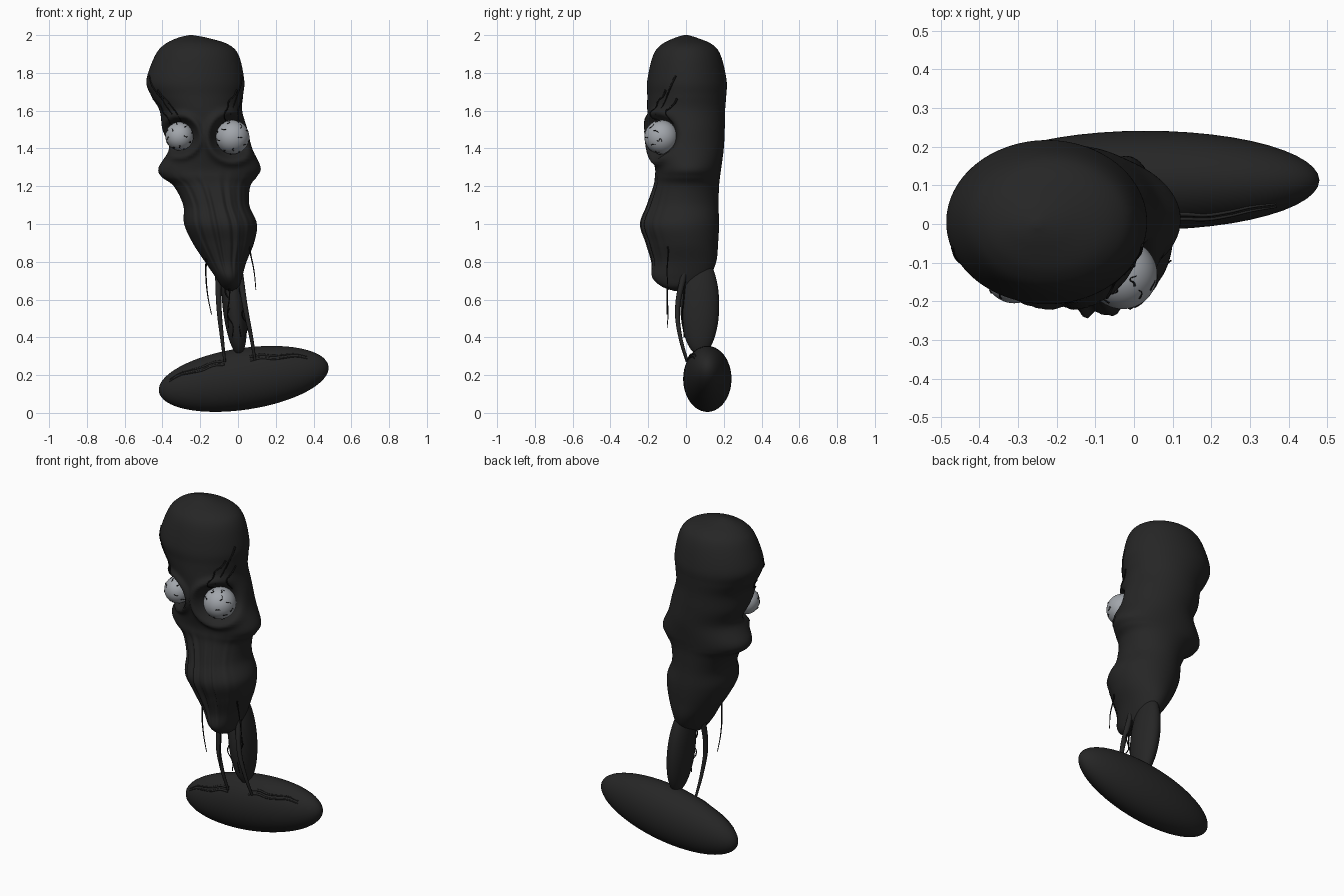
import bpy, bmesh, math, random
from mathutils import Vector, Matrix

cube = bpy.data.objects.get("Cube")
if cube:
    bpy.data.objects.remove(cube, do_unlink=True)
random.seed(4)


def make_material(name, colour):
    mat = bpy.data.materials.new(name)
    mat.use_nodes = True
    mat.diffuse_color = (*colour, 1)
    mat.node_tree.nodes["Principled BSDF"].inputs["Base Color"].default_value = (*colour, 1)
    return mat


skin = make_material("charcoal skin", (.019, .019, .019))
black = make_material("black veins", (.006, .006, .006))
eye_grey = make_material("eye grey", (.36, .38, .41))


def mesh_object(name, bm, mat):
    mesh = bpy.data.meshes.new(name)
    bmesh.ops.recalc_face_normals(bm, faces=bm.faces)
    for face in bm.faces:
        face.smooth = True
    bm.to_mesh(mesh)
    bm.free()
    mesh.materials.append(mat)
    obj = bpy.data.objects.new(name, mesh)
    bpy.context.collection.objects.link(obj)
    return obj


def ellipsoid(name, centre, radii, mat, tilt=0.0):
    bm = bmesh.new()
    bmesh.ops.create_uvsphere(bm, u_segments=48, v_segments=32, radius=1)
    shape = Matrix.Rotation(math.radians(tilt), 4, "Y") @ Matrix.Diagonal((*radii, 1))
    bm.transform(Matrix.Translation(centre) @ shape)
    return mesh_object(name, bm, mat)


def strands(name, paths, radius, mat, sides=2):
    """Tapering tubes through lists of points, all in one object."""
    curve = bpy.data.curves.new(name, "CURVE")
    curve.dimensions = "3D"
    curve.bevel_depth = radius
    curve.bevel_resolution = sides
    curve.resolution_u = 5
    curve.use_fill_caps = True
    for path in paths:
        spline = curve.splines.new("BEZIER")
        spline.bezier_points.add(len(path) - 1)
        for i, (bp, co) in enumerate(zip(spline.bezier_points, path)):
            bp.co = co
            bp.handle_left_type = bp.handle_right_type = "AUTO"
            bp.radius = 1 - .6 * i / (len(path) - 1)
    curve.materials.append(mat)
    obj = bpy.data.objects.new(name, curve)
    bpy.context.collection.objects.link(obj)
    return obj


# Head outline, top to bottom: height, right, left, front, back
OUTLINE = [
    (2.0, -.26, -.24, -.01, .01),
    (1.985, -.32, -.16, -.06, .06),
    (1.95, -.39, -.05, -.13, .14),
    (1.89, -.44, .005, -.175, .185),
    (1.76, -.485, .033, -.205, .215),
    (1.68, -.46, .027, -.205, .213),
    (1.6, -.415, .022, -.205, .207),
    (1.5, -.40, .05, -.20, .205),
    (1.4, -.365, .075, -.19, .2),
    (1.3, -.42, .12, -.165, .187),
    (1.25, -.405, .10, -.165, .18),
    (1.2, -.34, .065, -.17, .175),
    (1.1, -.29, .06, -.20, .172),
    (1.0, -.285, .10, -.235, .175),
    (.9, -.24, .085, -.205, .17),
    (.8, -.175, .045, -.18, .16),
    (.72, -.12, .022, -.18, .12),
    (.67, -.085, .005, -.13, .04),
    (.645, -.05, -.03, -.06, -.02),
]
EYES = {"left_eye": ((-.03, -.13, 1.46), .09), "right_eye": ((-.31, -.13, 1.465), .075)}


def outline_at(u):
    last = len(OUTLINE) - 1
    i = min(int(u), last - 1)
    t = u - i
    a, b, c, d = (OUTLINE[max(0, min(last, i + k))] for k in (-1, 0, 1, 2))
    return [q + .5 * t * (r - p + t * (2 * p - 5 * q + 4 * r - s + t * (3 * (q - r) + s - p)))
            for p, q, r, s in zip(a, b, c, d)]


def head_point(u, angle):
    """Skin position at a row of the outline and an angle around it."""
    z, right, left, front, back = outline_at(u)
    ca, sa = math.cos(angle), math.sin(angle)
    x = (left + right) / 2 + (left - right) / 2 * ca
    y = (front + back) / 2 + (back - front) / 2 * sa
    facing = max(0, -sa)
    # sunken sockets ringed by a brow and a lower lid
    push = rim = 0
    for (ex, ey, ez), radius in EYES.values():
        d = math.hypot(x - ex, z - ez) / radius
        push = max(push, .07 * math.exp(-(d / 1.1) ** 4))
        rim = max(rim, .026 * math.exp(-((d - 1.45) / .25) ** 2))
    y += min(1, 1.6 * facing) * (push - rim)
    # folds running down the muzzle
    folds = math.exp(-((z - 1.0) / .22) ** 4) * facing ** 3
    y += .008 * folds * (math.sin(19 * angle) + .6 * math.sin(31 * angle + 2 * z))
    return Vector((x, y, z))


# Head
bm = bmesh.new()
rows, sides = 126, 128
rings = [[bm.verts.new(head_point((len(OUTLINE) - 1) * r / rows, math.tau * s / sides))
          for s in range(sides)] for r in range(rows + 1)]
for upper, lower in zip(rings, rings[1:]):
    for s in range(sides):
        n = (s + 1) % sides
        bm.faces.new((upper[s], upper[n], lower[n], lower[s]))
bm.faces.new(rings[0])
bm.faces.new(rings[-1])
mesh_object("head", bm, skin)

# Eyes with wriggling surface veins
for name, (centre, radius) in EYES.items():
    ellipsoid(name, centre, (radius,) * 3, eye_grey)
    veins = []
    for k in range(16):
        turn = k * 2.4
        lean = .35 + 1.05 * math.sqrt(k / 16)
        path = []
        for step in range(4):
            wobble = random.uniform(-.12, .12)
            a, b = turn + wobble, lean + .1 * step
            ray = Vector((math.sin(b) * math.cos(a), -math.cos(b), math.sin(b) * math.sin(a)))
            path.append(Vector(centre) + ray * radius)
        veins.append(path)
    strands(name + "_veins", veins, .003, black, 1)

# Temple veins hugging the skin on both sides
temple = []
for side in (1, -1):
    for start, end, offset in ((3.8, 6.2, .35), (4.6, 6.6, .6), (5.2, 6.7, .2)):
        path = []
        for k in range(6):
            u = start + (end - start) * k / 5
            a = offset + .08 * k + random.uniform(-.06, .06)
            path.append(head_point(u, -a if side > 0 else math.pi + a))
        temple.append(path)
strands("temple_veins", temple, .006, black)

# Stalk and foot
ellipsoid("stalk", (-.02, .073, .57), (.062, .103, .265), skin, -6)
ellipsoid("foot", (.03, .113, .18), (.454, .128, .163), skin, -8.5)

# Cords from the chin down to the foot
cords = [
    [(-.105, -.01, .74), (-.10, -.045, .55), (-.085, -.03, .4), (-.07, .005, .27)],
    [(.01, -.01, .74), (.04, -.045, .55), (.07, -.03, .4), (.09, .005, .28)],
]
strands("cords", cords, .017, skin, 3)


# Ridges where the cords spread over the foot
def foot_point(x, angle):
    shape = Matrix.Rotation(math.radians(-8.5), 3, "Y")
    f = math.sqrt(1 - (x / .454) ** 2)
    local = Vector((x, -.128 * f * math.cos(angle), .163 * f * math.sin(angle)))
    return Vector((.03, .113, .18)) + shape @ local


ridges = [[foot_point(side * (.07 + .06 * k) - .02, height + .05 * math.sin(2 * k))
           for k in range(6)] for side in (-1, 1) for height in (.6, .75)]
strands("foot_ridges", ridges, .007, skin)

# Stalk veins and loose hairs
stalk_veins = []
for x in (-.06, -.02, .02):
    stalk_veins.append([(x + .03 * k / 6 + random.uniform(-.014, .014), -.02 + .005 * abs(k - 3),
                         .7 - .06 * k) for k in range(6)])
strands("stalk_veins", stalk_veins, .005, black)

hairs = [
    [(-.16, -.1, .9), (-.17, -.1, .75), (-.16, -.1, .62), (-.14, -.1, .52)],
    [(.05, -.1, .95), (.065, -.095, .85), (.085, -.1, .75), (.095, -.095, .65)],
    [(-.05, -.09, .72), (-.045, -.1, .62), (-.055, -.095, .53), (-.05, -.1, .45)],
]
strands("loose_hairs", hairs, .005, black)
